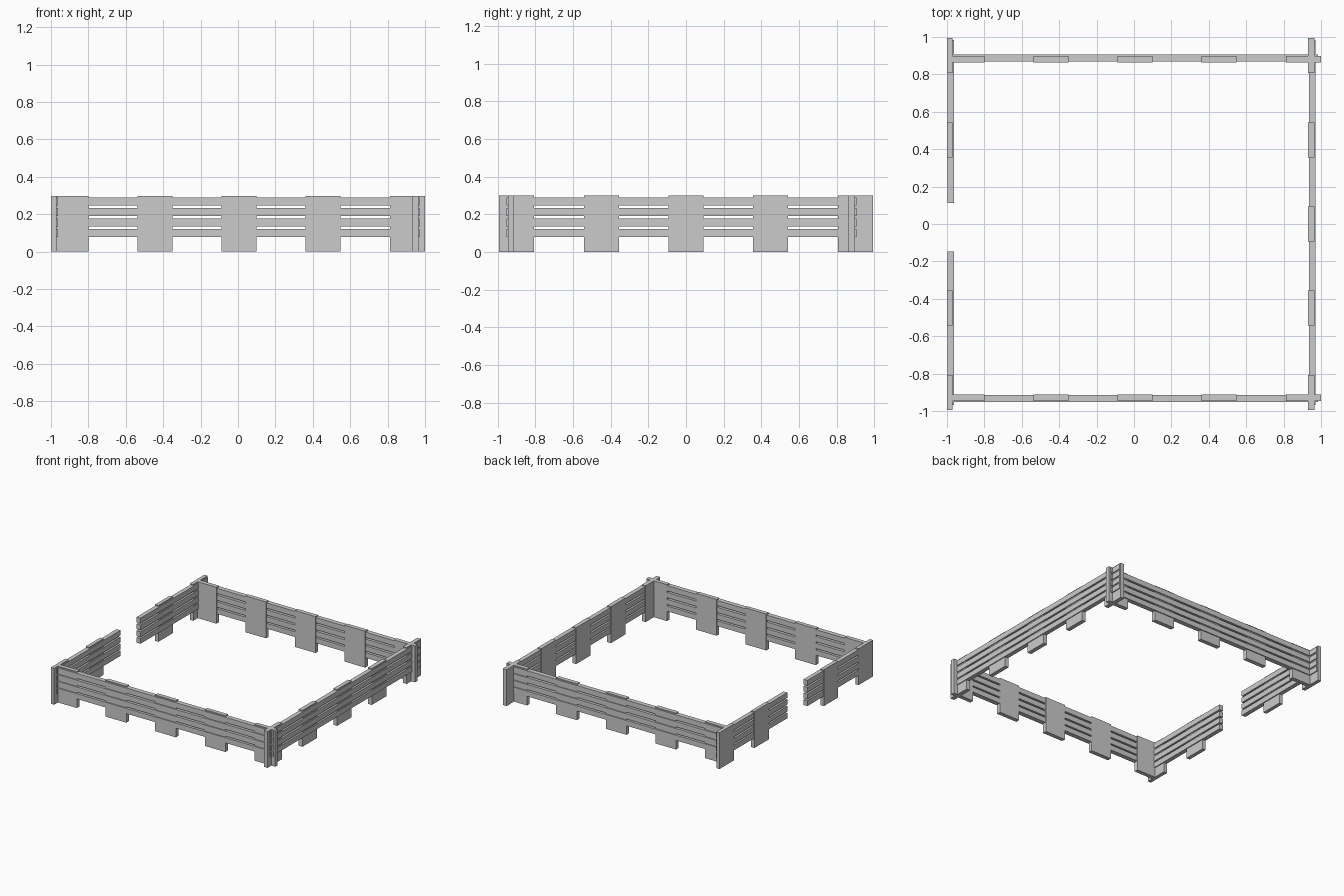
import bpy

if "Cube" in bpy.data.objects:
    bpy.data.objects.remove(bpy.data.objects["Cube"])

POST_W, POST_H = 0.187, 0.298
RAIL_H, RAIL_Z = 0.043, (0.079, 0.134, 0.19, 0.246)


def box(name, lo, hi):
    bpy.ops.mesh.primitive_cube_add(size=1, location=[(a + b) / 2 for a, b in zip(lo, hi)])
    ob = bpy.context.object
    ob.name = name
    ob.scale = [b - a for a, b in zip(lo, hi)]
    return ob


def wall(name, axis, post_t, rail_t, centres, spans):
    """Wall along an axis; post_t and rail_t are ranges across its thickness."""
    def piece(label, along, across, z0, z1):
        u = (along, across) if axis == 'x' else (across, along)
        box(f"{name}_{label}", (u[0][0], u[1][0], z0), (u[0][1], u[1][1], z1))
    # Broad boards standing on the ground
    for c in centres:
        piece("post", (c - POST_W / 2, c + POST_W / 2), post_t, 0, POST_H)
    # Four horizontal rails
    for span in spans:
        for z in RAIL_Z:
            piece("rail", span, rail_t, z, z + RAIL_H)


x_posts = [-0.893 + 0.449 * i for i in range(5)]
x_posts[-1] = 0.905
y_posts = [-0.9, -0.449, 0.0, 0.449, 0.9]

wall("front_fence", 'x', (-0.945, -0.912), (-0.953, -0.915), x_posts, [(-0.975, 0.985)])
wall("back_fence", 'x', (0.864, 0.898), (0.868, 0.906), x_posts, [(-0.975, 0.985)])
wall("right_fence", 'y', (0.93, 0.964), (0.935, 0.971), y_posts, [(-0.967, 0.985)])
# Left side has an opening
wall("left_fence", 'y', (-1.0, -0.97), (-0.997, -0.962),
     [y for y in y_posts if y != 0], [(-0.967, -0.148), (0.112, 0.985)])
